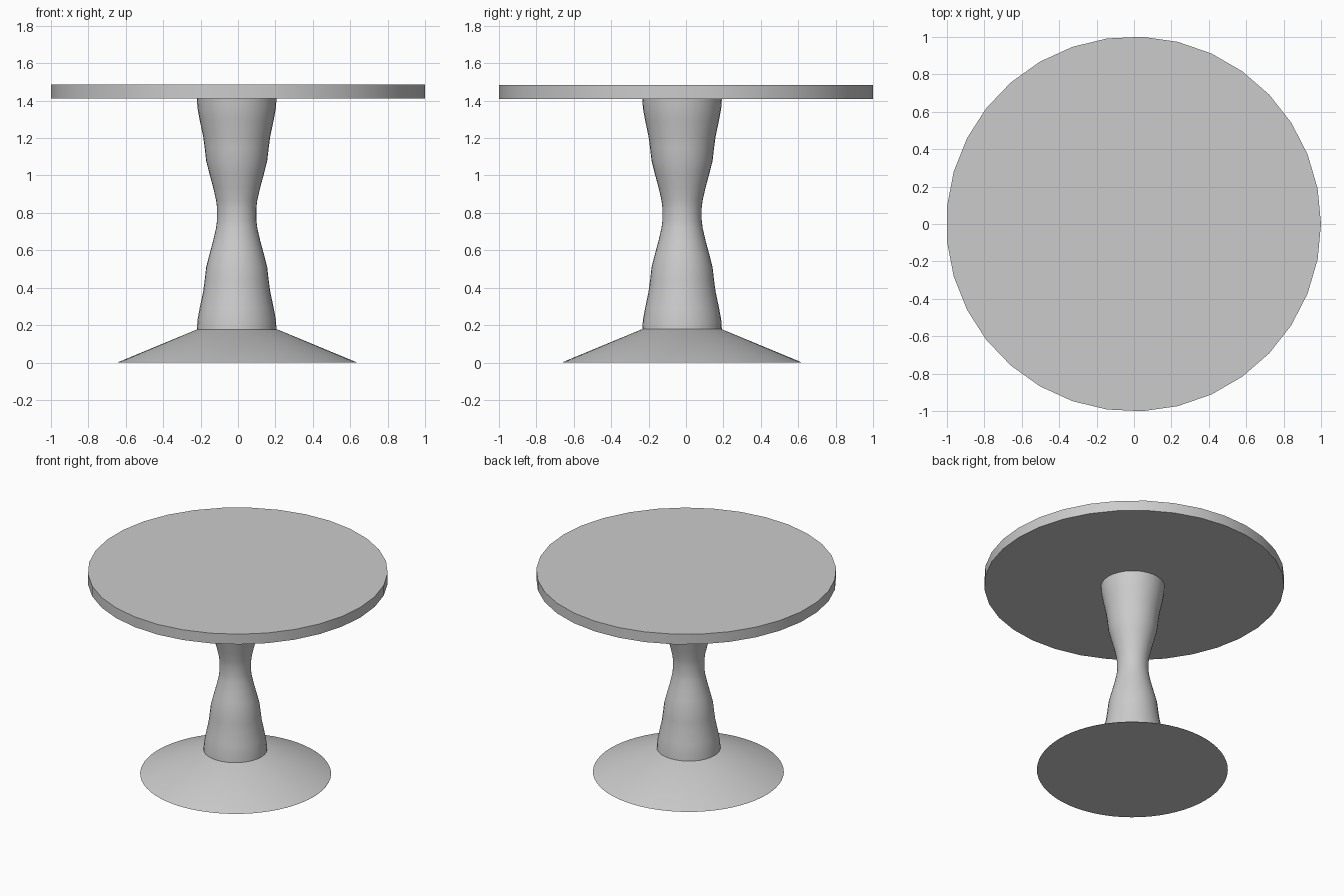
import bpy, bmesh
from math import cos, sin, pi, radians

if "Cube" in bpy.data.objects:
    bpy.data.objects.remove(bpy.data.objects["Cube"])


def lathe(name, profile, sides, center):
    """Revolve a (radius, z) profile, bottom to top, with capped ends."""
    bm = bmesh.new()
    cx, cy = center
    rings = [[bm.verts.new((cx + r * cos(2 * pi * i / sides),
                            cy + r * sin(2 * pi * i / sides), z))
              for i in range(sides)] for r, z in profile]
    for low, high in zip(rings, rings[1:]):
        for i in range(sides):
            j = (i + 1) % sides
            bm.faces.new((low[i], low[j], high[j], high[i]))
    bm.faces.new(rings[0][::-1])
    bm.faces.new(rings[-1])
    mesh = bpy.data.meshes.new(name)
    bm.to_mesh(mesh)
    bm.free()
    obj = bpy.data.objects.new(name, mesh)
    bpy.context.collection.objects.link(obj)
    bpy.ops.object.select_all(action='DESELECT')
    obj.select_set(True)
    bpy.context.view_layer.objects.active = obj
    bpy.ops.object.shade_smooth_by_angle(angle=radians(30))
    return obj


# Round top
lathe("table_top", [(1.001, 1.41), (1.001, 1.485)], 33, (-0.002, 0))

# Waisted column, mirrored about its middle height
half = [(0.213, 0.175), (0.209, 0.23), (0.198, 0.29), (0.179, 0.38),
        (0.171, 0.44), (0.163, 0.51), (0.145, 0.58), (0.126, 0.65),
        (0.110, 0.72), (0.105, 0.76)]
mid = 0.7935
column = half + [(r, 2 * mid - z) for r, z in reversed(half)]
lathe("column", column, 32, (-0.007, -0.021))

# Shallow conical foot
lathe("base", [(0.637, 0), (0.635, 0.003), (0.213, 0.178)], 64, (-0.004, -0.022))
